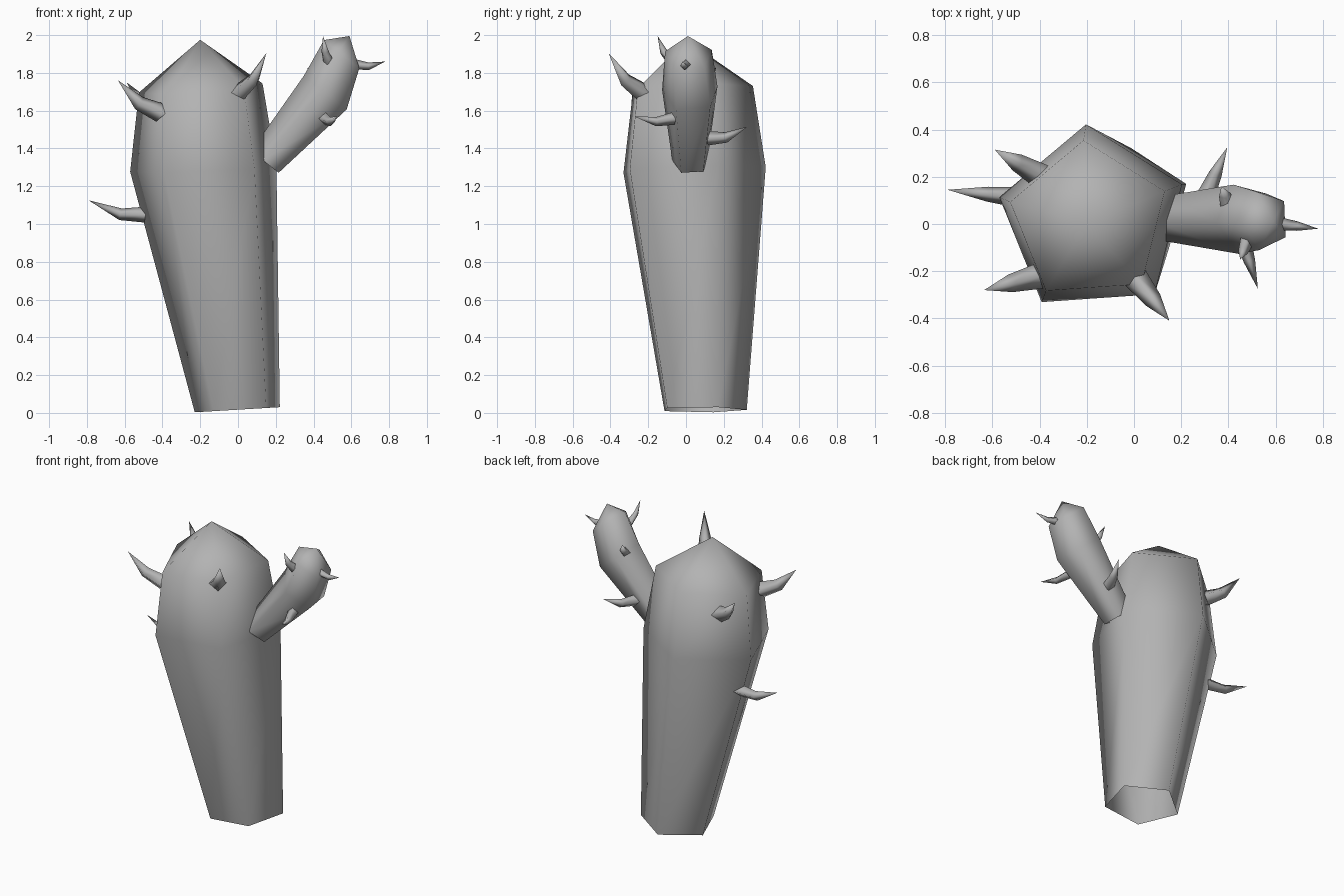
import bpy, bmesh, math
from mathutils import Vector

old = bpy.data.objects.get("Cube")
if old:
    bpy.data.objects.remove(old, do_unlink=True)

grey = bpy.data.materials.new("plain grey")
grey.use_nodes = True
COLOUR = (0.45, 0.45, 0.45, 1)
grey.diffuse_color = COLOUR
grey.node_tree.nodes["Principled BSDF"].inputs["Base Color"].default_value = COLOUR


def ring(centre, radius, u, v, sides, turn):
    """Points of a regular polygon in the plane of u and v."""
    angles = [math.radians(turn) + math.tau * i / sides for i in range(sides)]
    return [Vector(centre) + radius * (math.cos(a) * u + math.sin(a) * v) for a in angles]


def skin(name, rings, tip):
    """Join rings with quads, close with a tip, leave the first ring open."""
    bm = bmesh.new()
    loops = [[bm.verts.new(p) for p in r] for r in rings]
    n = len(loops[0])
    for low, high in zip(loops, loops[1:]):
        for i in range(n):
            j = (i + 1) % n
            bm.faces.new((low[i], low[j], high[j], high[i]))
    top = bm.verts.new(tip)
    for i in range(n):
        bm.faces.new((loops[-1][i], loops[-1][(i + 1) % n], top))
    for f in bm.faces:
        f.smooth = True
    mesh = bpy.data.meshes.new(name)
    bm.to_mesh(mesh)
    bm.free()
    mesh.materials.append(grey)
    obj = bpy.data.objects.new(name, mesh)
    bpy.context.collection.objects.link(obj)
    return obj


X, Y, Z = Vector((1, 0, 0)), Vector((0, 1, 0)), Vector((0, 0, 1))

# Five-sided trunk, leaning, open underneath
trunk = [
    ring((0, 0.085, 0.017), 0.237, X + 0.06 * Z, Y, 5, 21),
    ring((-0.175, 0.015, 1.29), 0.408, X + 0.04 * Z, Y + 0.03 * Z, 5, 22),
    ring((-0.19, 0.01, 1.715), 0.345, X + 0.07 * Z, Y + 0.05 * Z, 5, 22),
]
skin("trunk", trunk, (-0.2, 0, 1.975))

# Side arm, built across its slanted axis
across = Vector((-0.78, 0, 0.62)).normalized()
arm = [
    ring((0.147, 0.025, 1.325), 0.1, across, -Y, 5, 6),
    ring((0.47, 0.025, 1.69), 0.155, across, -Y, 5, 6),
    ring((0.557, 0.015, 1.893), 0.13, across, -Y, 5, 3),
]
skin("arm", arm, (0.59, 0.01, 1.995))


# Curved four-sided thorns
def thorn(name, base, tip, radius):
    base, tip = Vector(base), Vector(tip)
    way = tip - base
    u = way.cross(Z).normalized()
    v = u.cross(way).normalized()
    mid = base + way * 0.45 - v * way.length * 0.1
    rings = [ring(base, radius, u, v, 4, 0), ring(mid, radius * 0.7, u, v, 4, 0)]
    skin(name, rings, tip)


THORNS = {
    "trunk_thorn_front_left": ((0.0, -0.22, 1.69), (0.15, -0.41, 1.905), 0.055),
    "trunk_thorn_front_right": ((-0.4, -0.22, 1.585), (-0.635, -0.28, 1.76), 0.055),
    "trunk_thorn_back": ((-0.39, 0.2, 1.58), (-0.59, 0.315, 1.75), 0.055),
    "trunk_thorn_low": ((-0.47, 0.11, 1.05), (-0.79, 0.145, 1.125), 0.045),
    "arm_thorn_end": ((0.62, 0, 1.845), (0.78, -0.02, 1.86), 0.028),
    "arm_thorn_front": ((0.46, -0.06, 1.56), (0.525, -0.275, 1.57), 0.035),
    "arm_thorn_back": ((0.3, 0.11, 1.455), (0.395, 0.325, 1.515), 0.04),
    "arm_thorn_front_top": ((0.48, -0.07, 1.86), (0.45, -0.15, 1.995), 0.03),
    "arm_thorn_back_top": ((0.4, 0.08, 1.74), (0.37, 0.16, 1.83), 0.035),
}
for name, (base, tip, radius) in THORNS.items():
    thorn(name, base, tip, radius)
